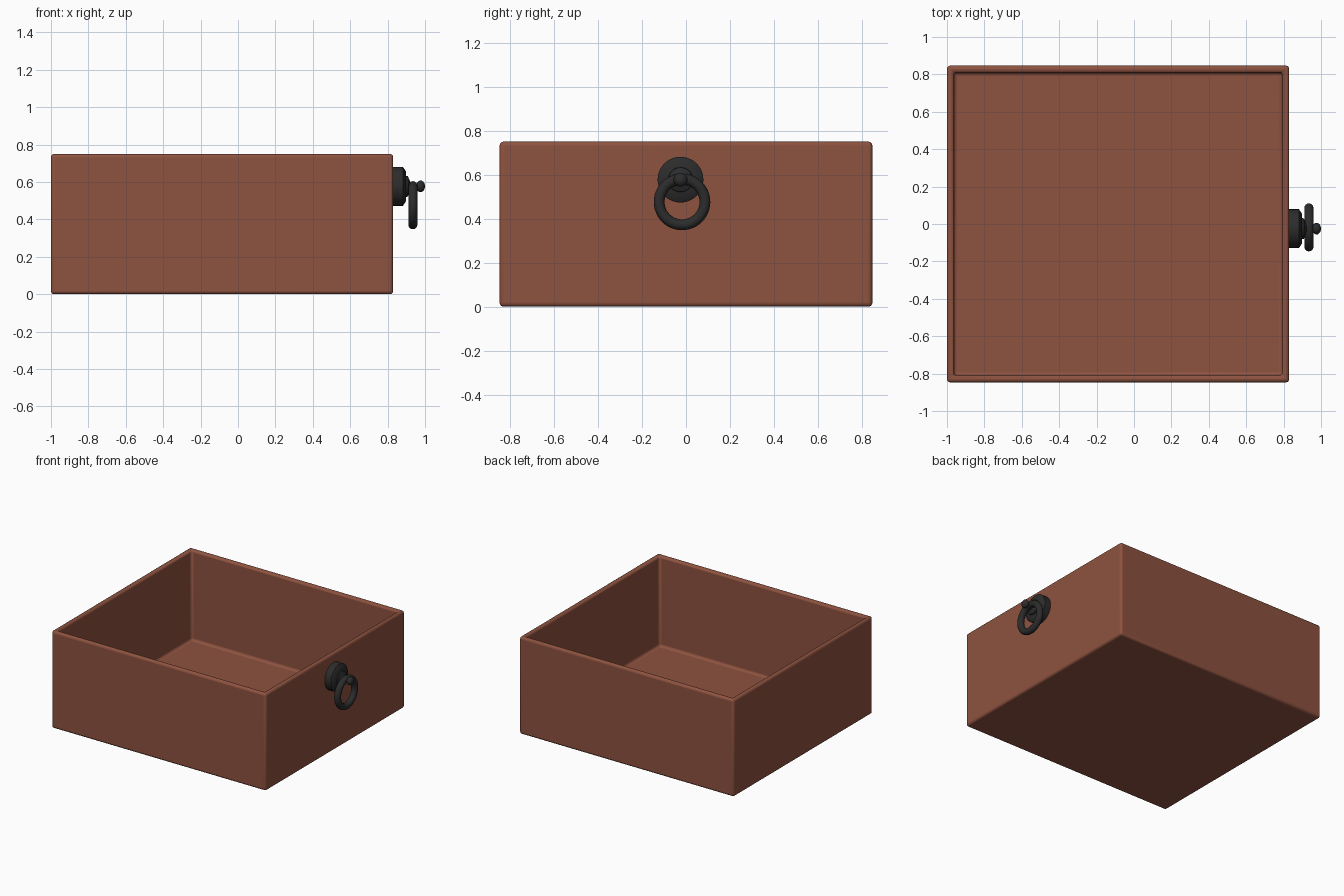
import bpy, bmesh, math
from mathutils import Matrix, Vector

if "Cube" in bpy.data.objects:
    bpy.data.objects.remove(bpy.data.objects["Cube"])


def material(name, rgb):
    m = bpy.data.materials.new(name)
    m.diffuse_color = (*rgb, 1)
    m.use_nodes = True
    m.node_tree.nodes["Principled BSDF"].inputs["Base Color"].default_value = m.diffuse_color
    return m


WOOD = material("red_brown_wood", (0.27, 0.085, 0.05))
IRON = material("dark_iron", (0.025, 0.025, 0.025))


def finish(bm, name, mat):
    bmesh.ops.recalc_face_normals(bm, faces=bm.faces)
    me = bpy.data.meshes.new(name)
    bm.to_mesh(me)
    bm.free()
    ob = bpy.data.objects.new(name, me)
    bpy.context.collection.objects.link(ob)
    me.materials.append(mat)
    return ob


def smooth(ob, angle=35):
    bpy.ops.object.select_all(action='DESELECT')
    ob.select_set(True)
    bpy.context.view_layer.objects.active = ob
    bpy.ops.object.shade_smooth_by_angle(angle=math.radians(angle))


def lathe_x(name, profile, y, z, mat, n=40):
    """Spin (x, radius) points about an axis parallel to x."""
    bm = bmesh.new()
    vs = [bm.verts.new((x, y, z + r)) for x, r in profile]
    es = [bm.edges.new(p) for p in zip(vs, vs[1:])]
    bmesh.ops.spin(bm, geom=vs + es, cent=(0, y, z), axis=(1, 0, 0),
                   angle=math.tau, steps=n, use_duplicate=False)
    bmesh.ops.remove_doubles(bm, verts=bm.verts, dist=1e-4)
    ob = finish(bm, name, mat)
    smooth(ob)
    return ob


# Open drawer box: block with inset top pushed down to the floor
X0, X1, HALF_Y, H, WALL, FLOOR = -1.0, 0.83, 0.847, 0.75, 0.052, 0.055
bm = bmesh.new()
bmesh.ops.create_cube(bm, size=1, matrix=Matrix.Translation(((X0 + X1) / 2, 0, H / 2))
                      @ Matrix.Diagonal((X1 - X0, 2 * HALF_Y, H, 1)))
top = max(bm.faces, key=lambda f: f.calc_center_median().z)
bmesh.ops.inset_region(bm, faces=[top], thickness=WALL)
ext = bmesh.ops.extrude_discrete_faces(bm, faces=[top])
for v in ext["faces"][0].verts:
    v.co.z = FLOOR
box = finish(bm, "drawer_box", WOOD)
bev = box.modifiers.new("rounded_edges", 'BEVEL')
bev.width = 0.018
bev.segments = 4
bev.limit_method = 'ANGLE'
smooth(box)

# Round back plate with chamfered face
PY, PZ = -0.025, 0.577
lathe_x("handle_plate", [(0.82, 0), (0.82, 0.104), (0.882, 0.104), (0.899, 0.078),
                         (0.899, 0)], PY, PZ, IRON)

# Collar, shaft and rounded knob end
end = [(0.976 + 0.024 * math.sin(a), 0.031 * math.cos(a))
       for a in (math.radians(d) for d in range(-60, 91, 15))]
lathe_x("handle_peg", [(0.89, 0), (0.89, 0.058), (0.908, 0.055), (0.914, 0.040),
                       (0.922, 0.024), (0.945, 0.022)] + end, PY, PZ, IRON)

# Hanging ring pull
bpy.ops.mesh.primitive_torus_add(location=(0.935, -0.018, 0.476),
                                 rotation=(0, math.pi / 2, 0), major_radius=0.104,
                                 minor_radius=0.0245, major_segments=48, minor_segments=16)
ring = bpy.context.object
ring.name = "handle_ring"
ring.data.materials.append(IRON)
smooth(ring, 60)
